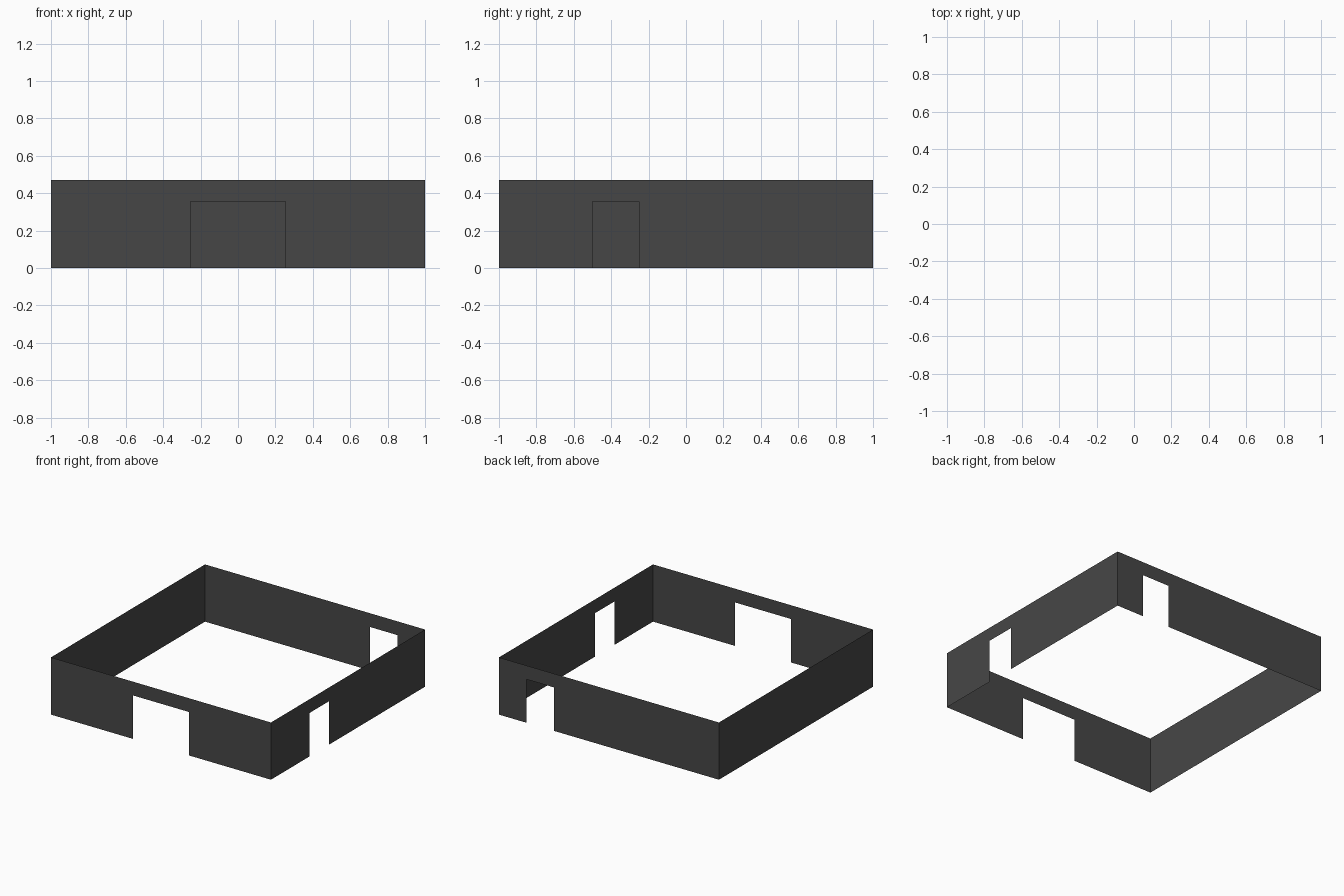
import bpy, math
from mathutils import Matrix

if "Cube" in bpy.data.objects:
    bpy.data.objects.remove(bpy.data.objects["Cube"])

HEIGHT = 0.47
DOOR_HEIGHT = 0.357

# one dark grey for every wall
grey = bpy.data.materials.new("dark_grey")
grey.diffuse_color = (0.062, 0.062, 0.062, 1)
grey.use_nodes = True
grey.node_tree.nodes["Principled BSDF"].inputs["Base Color"].default_value = grey.diffuse_color


def wall(name, angle, door=None):
    """Thin sheet wall, built as the front side then turned about z."""
    if door:
        a, b = door
        xz = [(-1, 0), (a, 0), (a, DOOR_HEIGHT), (a, HEIGHT),
              (b, HEIGHT), (b, DOOR_HEIGHT), (b, 0), (1, 0),
              (1, HEIGHT), (-1, HEIGHT)]
        # left pier, lintel, right pier
        faces = [(0, 1, 2, 3, 9), (2, 5, 4, 3), (6, 7, 8, 4, 5)]
    else:
        xz = [(-1, 0), (1, 0), (1, HEIGHT), (-1, HEIGHT)]
        faces = [(0, 1, 2, 3)]
    mesh = bpy.data.meshes.new(name)
    mesh.from_pydata([(x, -1, z) for x, z in xz], [], faces)
    mesh.transform(Matrix.Rotation(math.radians(angle), 4, 'Z'))
    mesh.materials.append(grey)
    mesh.update()
    obj = bpy.data.objects.new(name, mesh)
    bpy.context.collection.objects.link(obj)


# walls with doorways, positions measured along each wall seen from outside
wall("front_wall", 0, (-0.254, 0.254))
wall("right_wall", 90, (-0.5, -0.25))
wall("back_wall", 180, (-0.75, -0.5))
wall("left_wall", 270)
